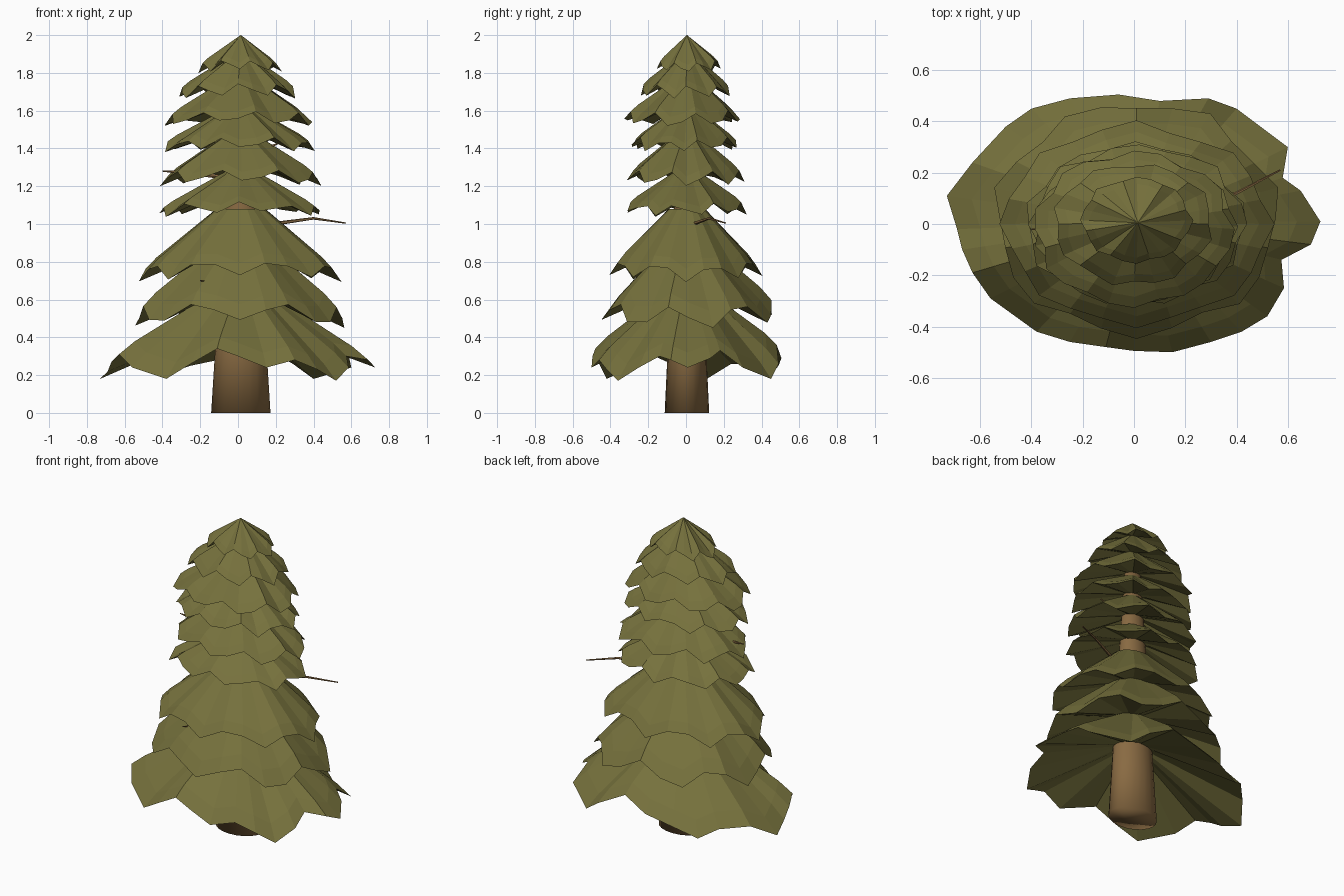
import bpy, bmesh, math, random
from mathutils import Vector

if "Cube" in bpy.data.objects:
    bpy.data.objects.remove(bpy.data.objects["Cube"])

random.seed(4)


def material(name, col):
    m = bpy.data.materials.new(name)
    m.diffuse_color = (*col, 1)
    m.use_nodes = True
    m.node_tree.nodes["Principled BSDF"].inputs["Base Color"].default_value = m.diffuse_color
    return m


GREEN = material("olive needles", (0.18, 0.165, 0.046))
BROWN = material("brown bark", (0.25, 0.145, 0.055))


def make(name, bm, mat):
    bmesh.ops.recalc_face_normals(bm, faces=bm.faces)
    me = bpy.data.meshes.new(name)
    bm.to_mesh(me)
    bm.free()
    me.materials.append(mat)
    ob = bpy.data.objects.new(name, me)
    bpy.context.collection.objects.link(ob)
    return ob


def loft(rings, caps):
    """Skin a list of closed rings of points; caps lists the rings to fill."""
    bm = bmesh.new()
    vs = [[bm.verts.new(p) for p in r] for r in rings]
    n = len(vs[0])
    for a, b in zip(vs, vs[1:]):
        for i in range(n):
            j = (i + 1) % n
            bm.faces.new((a[i], a[j], b[j], b[i]))
    for c in caps:
        bm.faces.new(vs[c])
    return bm


def oval(r, z, n=20):
    """Oval ring around the trunk axis."""
    return [Vector((0.015 + r * math.cos(t * math.tau / n),
                    0.005 + 0.75 * r * math.sin(t * math.tau / n), z)) for t in range(n)]


def trunk_radius(z):
    return 0.157 - 0.062 * z


# trunk: tapered oval column, smooth
trunk = make("trunk", loft([oval(trunk_radius(z), z) for z in (0.0, 0.35, 1.1, 1.9)], (0, -1)), BROWN)
trunk.data.polygons.foreach_set("use_smooth", [True] * len(trunk.data.polygons))

# rim of the lowest bough layer
SKIRT = [(0.727, 0.01, 0.24), (0.65, 0.13, 0.29), (0.58, 0.18, 0.33), (0.60, 0.30, 0.24),
         (0.40, 0.45, 0.18), (0.29, 0.49, 0.26), (0.10, 0.48, 0.36), (-0.06, 0.505, 0.29),
         (-0.25, 0.49, 0.25), (-0.40, 0.45, 0.20), (-0.50, 0.38, 0.26), (-0.63, 0.24, 0.26),
         (-0.73, 0.11, 0.18), (-0.69, -0.02, 0.22), (-0.67, -0.10, 0.27), (-0.63, -0.19, 0.31),
         (-0.56, -0.29, 0.24), (-0.38, -0.42, 0.18), (-0.25, -0.46, 0.26), (-0.11, -0.48, 0.34),
         (0.0, -0.495, 0.30), (0.15, -0.50, 0.24), (0.30, -0.46, 0.28), (0.42, -0.42, 0.23),
         (0.52, -0.36, 0.17), (0.585, -0.25, 0.24), (0.575, -0.14, 0.30), (0.69, -0.08, 0.28)]

# top z, top radius, tip z, half x, half y, centre x, centre y, lobes, phase, hollow depth
TIERS = [
    (0.67, 0.10, 0.18, 0.73, 0.50, 0.00, 0.00, 8, 0.0, 0.58),
    (0.95, 0.07, 0.45, 0.57, 0.47, 0.01, 0.02, 7, -1.57, 0.42),
    (1.08, 0.13, 0.70, 0.545, 0.40, 0.01, 0.00, 8, 0.0, 0.50),
    (1.28, 0.08, 1.04, 0.44, 0.32, 0.005, 0.00, 9, -1.57, 0.60),
    (1.48, 0.07, 1.20, 0.43, 0.315, 0.02, 0.00, 8, -0.5, 0.55),
    (1.62, 0.06, 1.38, 0.405, 0.29, 0.005, -0.01, 9, 0.4, 0.50),
    (1.78, 0.06, 1.51, 0.40, 0.31, 0.00, -0.02, 8, 1.2, 0.50),
    (1.90, 0.04, 1.665, 0.32, 0.245, 0.00, 0.00, 8, 2.6, 0.50),
    (2.00, 0.001, 1.80, 0.22, 0.17, 0.01, 0.015, 8, 0.5, 0.50),
]

# drooping bough layers: hollow underside, ragged tips, top ring
for k, (zt, rt, zr, hx, hy, cx, cy, lobes, ph, hollow) in enumerate(TIERS):
    n = len(SKIRT) if k == 0 else 24
    h = zt - zr
    top, shoulder, tip, under = [], [], [], []
    zu = zr + hollow * h
    ru = trunk_radius(zu) * 0.85
    for i in range(n):
        a = i * math.tau / n
        lobe = 0.5 + 0.5 * math.cos(lobes * a + ph)
        f = 0.91 + 0.09 * lobe + random.uniform(-0.02, 0.02)
        # valleys between lobes lift, front and back lift slightly
        lift = (0.22 if k < 3 else 0.26) * h * (1 - lobe) + 0.07 * h * math.sin(a) ** 2
        t = Vector((cx + hx * f * math.cos(a), cy + hy * f * math.sin(a),
                    zr + lift + random.uniform(-0.008, 0.008)))
        if k == 0:
            t = Vector(SKIRT[i])
            a = math.atan2(t.y / hy, t.x / hx)
        axis = Vector((math.cos(a), 0.75 * math.sin(a), 0))
        mid = Vector((0.015, 0.005, 0))
        p = mid + axis * rt + Vector((0, 0, zt))
        top.append(p)
        tip.append(t)
        shoulder.append(p.lerp(t, 0.85) + Vector((0, 0, 0.03 * h)))
        under.append(mid + axis * ru + Vector((0, 0, zu)))
    make(f"bough_layer_{k + 1}", loft([under, tip, shoulder, top], (-1,)), GREEN)


# bare twigs poking out between the layers
def twig(name, pts, r0):
    rings = []
    for i, p in enumerate(pts):
        d = Vector(pts[min(i + 1, len(pts) - 1)]) - Vector(pts[max(i - 1, 0)])
        q = d.to_track_quat('Z', 'Y')
        r = r0 * (1 - 0.75 * i / (len(pts) - 1))
        rings.append([Vector(p) + q @ Vector((r * math.cos(t * math.tau / 5),
                                              r * math.sin(t * math.tau / 5), 0)) for t in range(5)])
    make(name, loft(rings, (0, -1)), BROWN)


twig("right_twig", [(0.03, 0.02, 0.97), (0.22, 0.05, 1.005), (0.40, 0.12, 1.03), (0.57, 0.21, 1.005)], 0.014)
twig("left_twig", [(0.0, 0.0, 1.24), (-0.33, -0.02, 1.275), (-0.40, -0.02, 1.28)], 0.012)
twig("upper_twig", [(0.02, 0.0, 1.36), (0.15, -0.03, 1.40), (0.22, -0.04, 1.43)], 0.014)
twig("front_twig", [(0.0, 0.0, 0.66), (-0.12, -0.18, 0.69), (-0.20, -0.28, 0.70)], 0.012)
